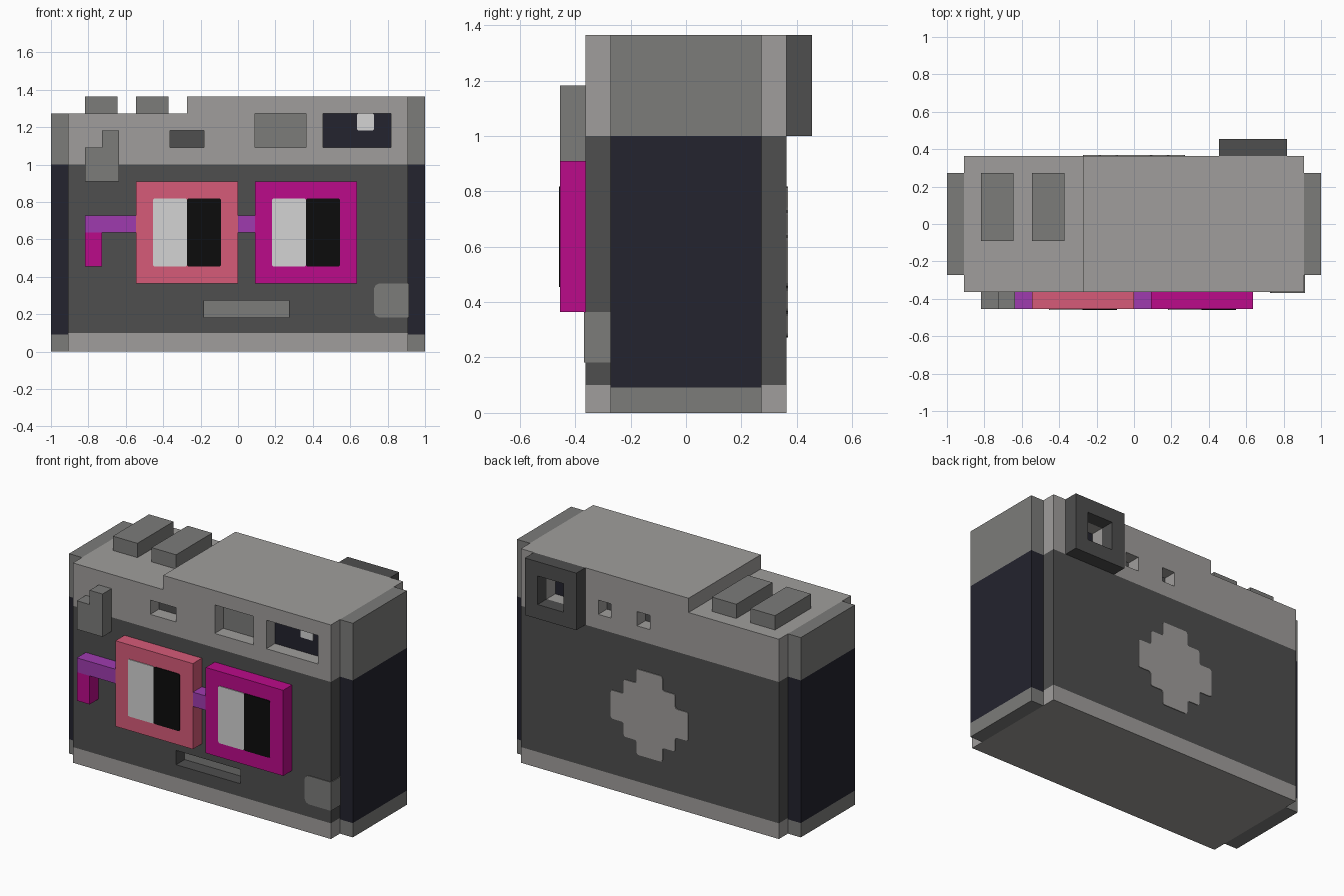
import bpy, bmesh

if "Cube" in bpy.data.objects:
    bpy.data.objects.remove(bpy.data.objects["Cube"])

U = 1 / 11      # one building block
T = 0.05        # plate thickness in blocks


def colour(name, r, g, b):
    m = bpy.data.materials.new(name)
    lin = [((c / 255 + 0.055) / 1.055) ** 2.4 if c > 10 else c / 255 / 12.92 for c in (r, g, b)]
    m.diffuse_color = (*lin, 1)
    m.use_nodes = True
    m.node_tree.nodes["Principled BSDF"].inputs["Base Color"].default_value = m.diffuse_color
    return m


LIGHT = colour("light_grey", 160, 158, 156)
MID = colour("mid_grey", 124, 124, 122)
DARK = colour("dark_grey", 78, 78, 78)
NAVY = colour("navy_black", 35, 35, 46)
PINK = colour("pink", 214, 91, 121)
MAGENTA = colour("magenta", 187, 11, 138)
PURPLE = colour("purple", 159, 59, 175)
WHITE = colour("pale_grey", 211, 211, 211)
BLACK = colour("black", 12, 12, 12)


def prism(name, pts, y0, y1, mat, rounding=0):
    """Extrude an x-z outline from y0 to y1, all in blocks."""
    bm = bmesh.new()
    face = bm.faces.new([bm.verts.new((x * U, y0 * U, z * U)) for x, z in pts])
    ext = bmesh.ops.extrude_face_region(bm, geom=[face])
    moved = [v for v in ext["geom"] if isinstance(v, bmesh.types.BMVert)]
    bmesh.ops.translate(bm, verts=moved, vec=(0, (y1 - y0) * U, 0))
    if rounding:
        sides = [e for e in bm.edges if abs(e.verts[0].co.y - e.verts[1].co.y) > 1e-4]
        bmesh.ops.bevel(bm, geom=sides, offset=rounding * U, segments=2, profile=0.5, affect='EDGES')
    bmesh.ops.recalc_face_normals(bm, faces=bm.faces)
    me = bpy.data.meshes.new(name)
    bm.to_mesh(me)
    bm.free()
    me.materials.append(mat)
    ob = bpy.data.objects.new(name, me)
    bpy.context.collection.objects.link(ob)
    return ob


def box(name, x0, x1, y0, y1, z0, z1, mat, rounding=0):
    return prism(name, [(x0, z0), (x1, z0), (x1, z1), (x0, z1)], y0, y1, mat, rounding)


def cut(ob, *dims):
    """Cut a box-shaped recess and drop the cutter."""
    cutter = box("cutter", *dims, ob.data.materials[0])
    cutter.hide_render = True
    mod = ob.modifiers.new("recess", 'BOOLEAN')
    mod.operation, mod.solver, mod.object = 'DIFFERENCE', 'EXACT', cutter
    bpy.context.view_layer.update()
    me = bpy.data.meshes.new_from_object(ob.evaluated_get(bpy.context.evaluated_depsgraph_get()))
    ob.modifiers.clear()
    ob.data = me
    bpy.data.objects.remove(cutter)


# Main body: base, wrapped middle and stepped top cover
box("base_plate", -10, 10, -4, 4, 0, 1.1, LIGHT)
middle = box("body_middle", -10, 10, -4, 4, 1.1, 11, DARK)
cover = prism("top_cover", [(-10, 11), (10, 11), (10, 15), (-3, 15), (-3, 14), (-10, 14)], -4, 4, LIGHT)

# Side grips, the left one a block shorter
for side, x0, top in (("left", -11, 14), ("right", 10, 15)):
    box(side + "_grip_foot", x0, x0 + 1, -3, 3, 0, 1, MID)
    box(side + "_grip", x0, x0 + 1, -3, 3, 1, 11, NAVY)
    box(side + "_grip_cap", x0, x0 + 1, -3, 3, 11, top, MID)

# Front recesses with coloured backs
for name, ob, x0, x1, z0, z1, mat in (
        ("sensor_window", cover, -4, -2, 12, 13, DARK),
        ("flash_window", cover, 1, 4, 12, 14, MID),
        ("finder_window", cover, 5, 9, 12, 14, NAVY),
        ("front_slot", middle, -2, 3, 2, 3, MID)):
    cut(ob, x0, x1, -4.5, -3, z0, z1)
    box(name, x0, x1, -3 - T, -3, z0, z1, mat)
box("finder_glint", 7, 8, -3 - 2 * T, -3 - T, 13, 14, WHITE, 0.1)

# Small recesses in the back of the cover
for x0 in (0, 3):
    cut(cover, x0, x0 + 1, 3, 4.5, 12, 13)
    box("back_window", x0, x0 + 1, 3, 3 + T, 12, 13, DARK)

# Eyepiece with a deep opening
eyepiece = box("eyepiece", 5, 9, 4, 5, 11, 15, DARK)
cut(eyepiece, 6, 8, 3.5, 5.5, 12, 14)
cut(cover, 6, 8, 3, 4.5, 12, 14)
box("eyepiece_glass", 6, 8, 3, 3 + T, 12, 14, NAVY)
box("eyepiece_glint", 6, 7, 3 + T, 3 + 2 * T, 12, 13, WHITE, 0.1)

# Square lens frames with two-tone panes
for side, x, mat in (("left", -6, PINK), ("right", 1, MAGENTA)):
    box(side + "_lens_frame", x, x + 6, -5, -4, 4, 10, mat)
    box(side + "_pane_bright", x + 1, x + 3, -5 - T, -5, 5, 9, WHITE, 0.1)
    box(side + "_pane_dark", x + 3, x + 5, -5 - T, -5, 5, 9, BLACK, 0.1)
box("lens_bridge", 0, 1, -5, -4, 7, 8, PURPLE)
box("lens_arm", -9, -6, -5, -4, 7, 8, PURPLE)
box("arm_hook", -9, -8, -5, -4, 5, 7, MAGENTA)

# Front lever, top buttons and corner patch
prism("front_lever", [(-9, 10), (-7, 10), (-7, 13), (-8, 13), (-8, 12), (-9, 12)], -5, -4, MID)
for x in (-9, -6):
    box("top_button", x, x + 2 - 0.1, -1, 3, 14, 15, MID)
corner = [(8, 2.3), (8.1, 2.1), (8.3, 2), (10 + T, 2), (10 + T, 4), (8.3, 4), (8.1, 3.9), (8, 3.7)]
prism("corner_patch", corner, -4 - T, -3, MID)

# Stepped round badge on the back, mirrored about its centre
quarter = [(3, 1), (2, 1), (2, 2), (1, 2), (1, 3)]
upper = quarter + [(-x, z) for x, z in reversed(quarter)]
badge = upper + [(-x, -z) for x, z in upper]
prism("back_badge", [(x, z + 6) for x, z in badge], 4, 4 + T, LIGHT, 0.15)
